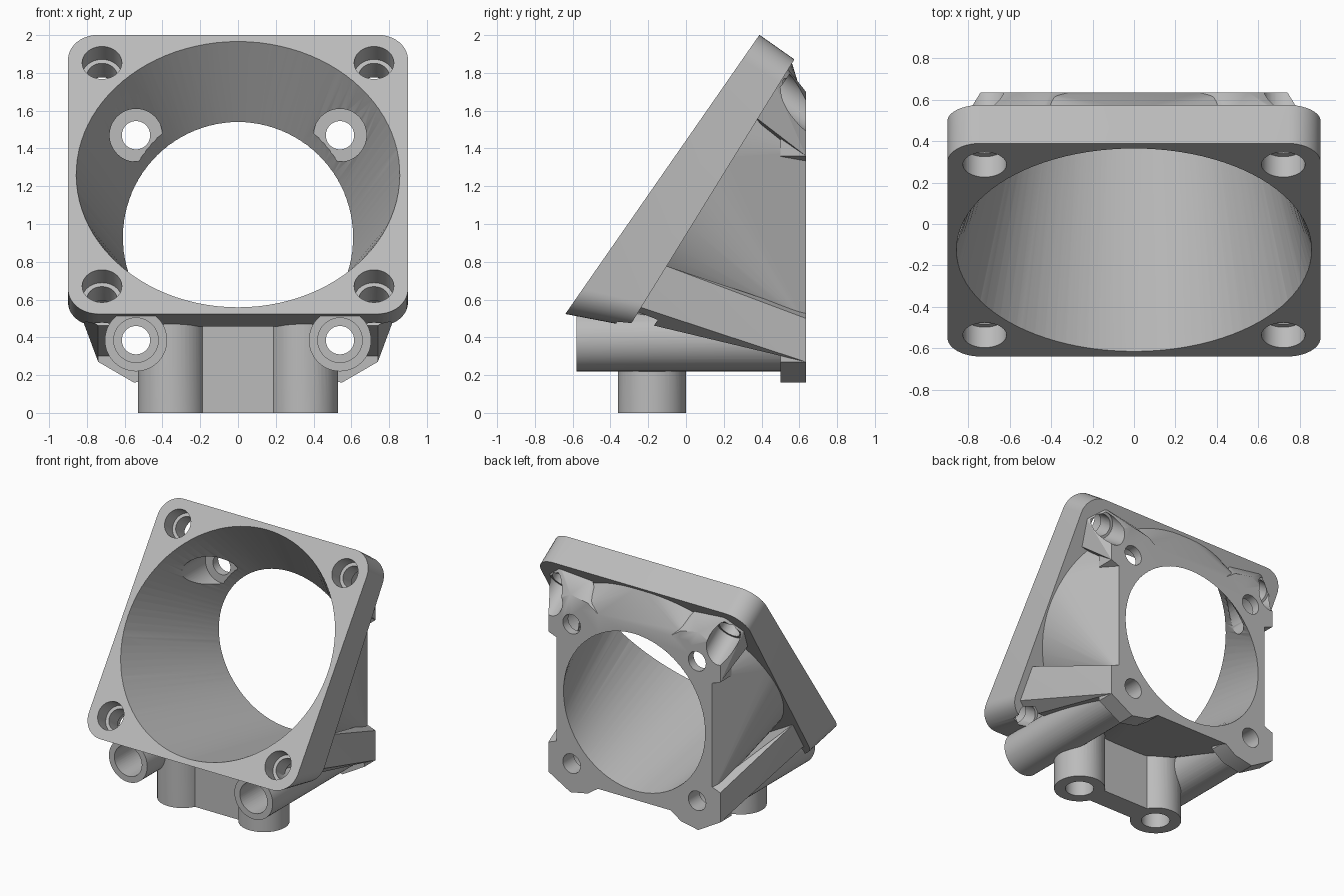
import bpy, bmesh, math
from mathutils import Vector

cube = bpy.data.objects.get("Cube")
if cube:
    bpy.data.objects.remove(cube, do_unlink=True)

grey = bpy.data.materials.new("plain grey")
grey.use_nodes = True
grey.diffuse_color = (0.5, 0.5, 0.5, 1)
grey.node_tree.nodes["Principled BSDF"].inputs["Base Color"].default_value = (0.5, 0.5, 0.5, 1)

# Tilted flange frame: u runs along x, v runs up the slope, INWARD goes into the part
CENTRE = Vector((0, -0.125, 1.2625))
UP = Vector((0, 0.571, 0.821))
INWARD = Vector((0, 0.821, -0.571))
BACK_Y, BACK_Z = 0.635, 0.93      # rear mounting face
SIDES = (-1, 1)


def on_flange(u, v):
    return CENTRE + Vector((u, 0, 0)) + UP * v


def behind_flange(u, v, sink=0.0):
    # the flange grows thicker towards its lower edge
    thin, thick = Vector((0, 0.185, -0.13)), Vector((0, 0.34, -0.065))
    return on_flange(u, v) + thin.lerp(thick, (0.9 - v) / 1.8) - INWARD * sink


def circle(r, n=64):
    return [(r * math.cos(math.tau * i / n), r * math.sin(math.tau * i / n)) for i in range(n)]


def rounded_square(half, r, n=10):
    pts = []
    for k, (sx, sy) in enumerate([(1, 1), (-1, 1), (-1, -1), (1, -1)]):
        for i in range(n + 1):
            a = math.pi / 2 * (k + i / n)
            pts.append((sx * (half - r) + r * math.cos(a), sy * (half - r) + r * math.sin(a)))
    return pts


def finish(name, bm):
    bmesh.ops.triangulate(bm, faces=bm.faces)
    bmesh.ops.recalc_face_normals(bm, faces=bm.faces)
    mesh = bpy.data.meshes.new(name)
    bm.to_mesh(mesh)
    bm.free()
    mesh.materials.append(grey)
    ob = bpy.data.objects.new(name, mesh)
    bpy.context.collection.objects.link(ob)
    return ob


def loft(name, start, end):
    bm = bmesh.new()
    a = [bm.verts.new(p) for p in start]
    b = [bm.verts.new(p) for p in end]
    bm.faces.new(a)
    bm.faces.new(b)
    for i in range(len(a)):
        j = (i + 1) % len(a)
        bm.faces.new((a[i], a[j], b[j], b[i]))
    return finish(name, bm)


def hull(name, points):
    bm = bmesh.new()
    for p in points:
        bm.verts.new(p)
    bmesh.ops.convex_hull(bm, input=bm.verts)
    bmesh.ops.delete(bm, geom=[v for v in bm.verts if not v.link_faces], context="VERTS")
    return finish(name, bm)


def cylinder(name, p, q, r, n=48):
    p, q = Vector(p), Vector(q)
    turn = (q - p).to_track_quat("Z", "Y")
    ring = [turn @ Vector((x, y, 0)) for x, y in circle(r, n)]
    return loft(name, [p + v for v in ring], [q + v for v in ring])


def combine(part, operation):
    mod = housing.modifiers.new("combine", "BOOLEAN")
    mod.operation, mod.solver, mod.object = operation, "MANIFOLD", part
    bpy.context.view_layer.objects.active = housing
    bpy.ops.object.modifier_apply(modifier=mod.name)
    bpy.data.objects.remove(part, do_unlink=True)


def add(part):
    combine(part, "UNION")


def cut(part):
    combine(part, "DIFFERENCE")


# Tilted flange
outline = rounded_square(0.9, 0.16)
housing = loft("duct_housing", [on_flange(*p) for p in outline], [behind_flange(*p) for p in outline])

# Body tapering from the round flange to the chamfered rear face
octagon = [(sx * x, sz * z) for sx in SIDES for sz in SIDES for x, z in ((0.67, 0.46), (0.46, 0.68))]
add(hull("body", [behind_flange(*p, 0.02) for p in circle(0.892, 72)]
         + [(x, BACK_Y, BACK_Z + z) for x, z in octagon]))

# Corner tabs on the rear face, each with a rib running forward to the flange corner
tab = [(0.3, 0.67), (0.4, 0.74), (0.55, 0.77), (0.74, 0.66), (0.74, 0.43), (0.66, 0.4), (0.3, 0.3)]
upper_rear = tab
lower_rear = [(0.4, 0.66), (0.74, 0.66), (0.74, 0.43), (0.66, 0.4)]
upper_front = [(0.45, 0.8), (0.72, 0.84), (0.84, 0.72), (0.8, 0.5)]
lower_front = [(0.4, 0.86), (0.74, 0.87), (0.85, 0.78), (0.85, 0.5)]
for sx in SIDES:
    for sz, rear, front in ((1, upper_rear, upper_front), (-1, lower_rear, lower_front)):
        add(hull("corner_tab", [(sx * x, y, BACK_Z + sz * z) for x, z in tab for y in (0.5, BACK_Y)]))
        add(hull("corner_rib", [(sx * x, BACK_Y, BACK_Z + sz * z) for x, z in rear]
                 + [behind_flange(sx * u, sz * v, 0.02) for u, v in front]))

# Stepped screw bores through the flange corners, with clearance grooves behind
for sx in SIDES:
    for sv in SIDES:
        p = on_flange(sx * 0.72, sv * 0.72)
        reach = 0.6 if sv > 0 else 0.42
        for start, end, r in ((-0.1, 0.12, 0.105), (0.1, 0.3, 0.08), (0.25, reach, 0.1)):
            cut(cylinder("flange_bore", p + INWARD * start, p + INWARD * end, r))

# Screw tubes, foot bosses and the web between them
for sx in SIDES:
    add(cylinder("screw_tube", (sx * 0.54, -0.58, 0.385), (sx * 0.54, 0.56, 0.385), 0.165))
    add(cylinder("foot_boss", (sx * 0.35, -0.18, 0), (sx * 0.35, -0.18, 0.5), 0.18))
add(hull("foot_web", [(x, y, z) for x in (-0.35, 0.35) for y in (-0.26, -0.09) for z in (0, 0.49)]))

# Air duct through the whole housing
front_ring = [on_flange(*p) for p in circle(0.857, 96)]
back_ring = [Vector((x, BACK_Y, BACK_Z + z)) for x, z in circle(0.61, 96)]
cut(loft("duct_cutter", [a.lerp(b, -0.1) for a, b in zip(front_ring, back_ring)],
         [a.lerp(b, 1.1) for a, b in zip(front_ring, back_ring)]))

# Rear screw holes, head recesses, tube bores and foot holes
for sx in SIDES:
    x = sx * 0.54
    cut(cylinder("upper_recess", (x, 0.15, 1.47), (x, 0.57, 1.47), 0.14))
    cut(cylinder("upper_hole", (x, 0.4, 1.47), (x, 0.8, 1.47), 0.075))
    cut(cylinder("tube_bore", (x, -0.7, 0.385), (x, 0.5, 0.385), 0.118))
    cut(cylinder("lower_hole", (x, 0.4, 0.385), (x, 0.8, 0.385), 0.075))
    cut(cylinder("foot_hole", (sx * 0.35, -0.18, -0.1), (sx * 0.35, -0.18, 0.25), 0.1))

bpy.ops.object.select_all(action="DESELECT")
housing.select_set(True)
bpy.context.view_layer.objects.active = housing
bpy.ops.object.shade_smooth_by_angle(angle=math.radians(30))
